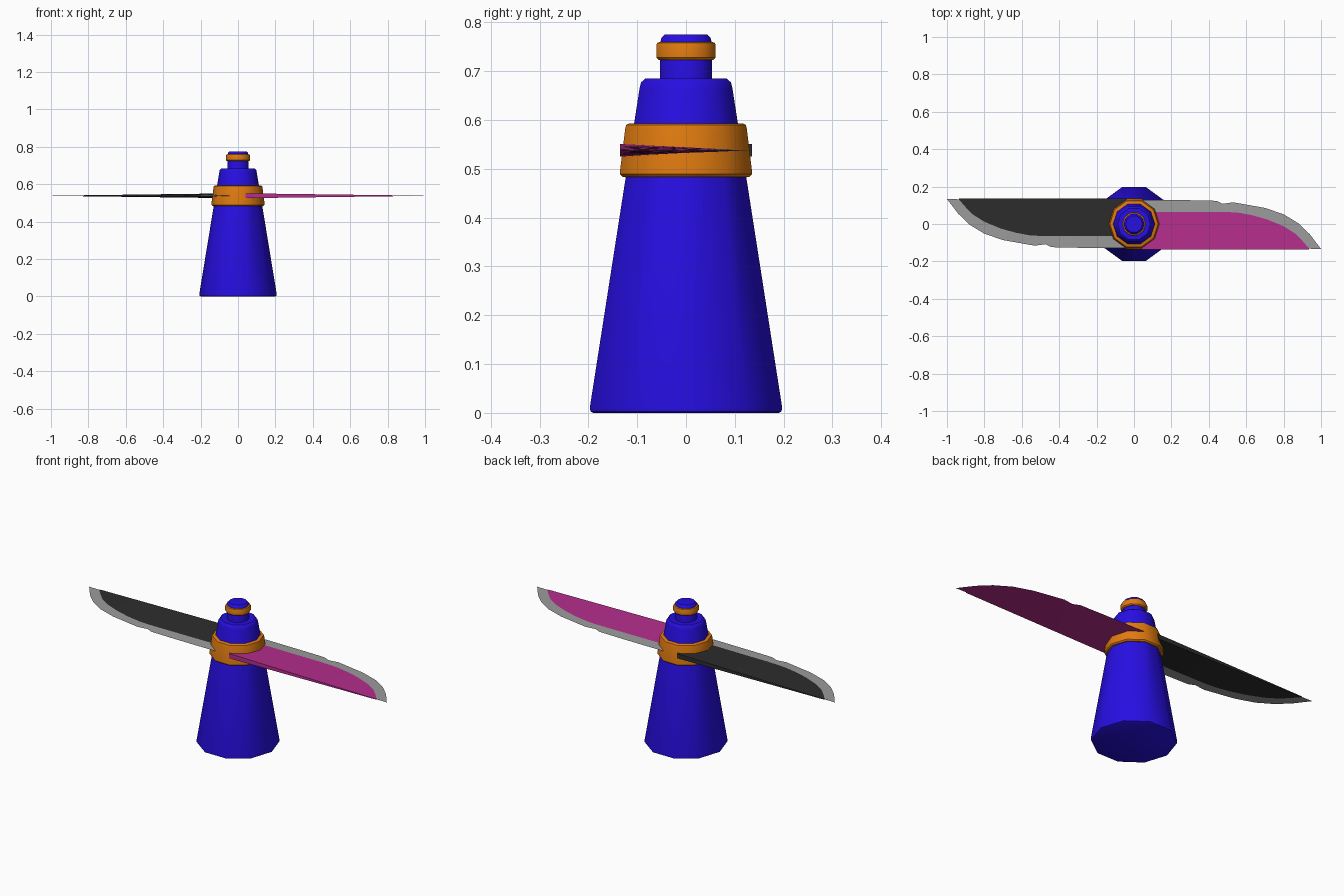
import bpy, bmesh, math

if "Cube" in bpy.data.objects:
    bpy.data.objects.remove(bpy.data.objects["Cube"])

SIDES = 10
Z_BLADE = 0.538


def material(name, rgb):
    m = bpy.data.materials.new(name)
    m.diffuse_color = (*rgb, 1.0)
    m.use_nodes = True
    m.node_tree.nodes["Principled BSDF"].inputs["Base Color"].default_value = m.diffuse_color
    return m


blue = material("blue", (0.02, 0.0044, 0.76))
orange = material("orange", (0.74, 0.195, 0.005))
pink = material("pink", (0.46, 0.027, 0.265))
charcoal = material("charcoal", (0.026, 0.026, 0.026))
grey = material("grey", (0.33, 0.33, 0.33))


def finish(name, bm, mats, angle):
    bmesh.ops.recalc_face_normals(bm, faces=bm.faces)
    mesh = bpy.data.meshes.new(name)
    bm.to_mesh(mesh)
    bm.free()
    for m in mats:
        mesh.materials.append(m)
    ob = bpy.data.objects.new(name, mesh)
    bpy.context.collection.objects.link(ob)
    bpy.ops.object.select_all(action='DESELECT')
    ob.select_set(True)
    bpy.context.view_layer.objects.active = ob
    bpy.ops.object.shade_smooth_by_angle(angle=math.radians(angle))
    return ob


def turned(name, profile, mat):
    """Ten-sided solid from (radius, height) points, capped at both ends."""
    bm = bmesh.new()
    rings = [[bm.verts.new((r * math.cos(math.tau * i / SIDES),
                            r * math.sin(math.tau * i / SIDES), z))
              for i in range(SIDES)] for r, z in profile]
    for a, b in zip(rings, rings[1:]):
        for i in range(SIDES):
            j = (i + 1) % SIDES
            bm.faces.new((a[i], a[j], b[j], b[i]))
    bm.faces.new(rings[0][::-1])
    bm.faces.new(rings[-1])
    return finish(name, bm, [mat], 40)


# Tapered body, neck and the two bands
turned("body", [(0.200, 0.0), (0.206, 0.003), (0.207, 0.012), (0.100, 0.665),
                (0.097, 0.677), (0.088, 0.685)], blue)
turned("neck", [(0.056, 0.66), (0.056, 0.758), (0.053, 0.768), (0.046, 0.775)], blue)
turned("collar", [(0.136, 0.483), (0.142, 0.489), (0.142, 0.497),
                  (0.131, 0.582), (0.129, 0.590), (0.123, 0.593)], orange)
turned("neck_band", [(0.059, 0.723), (0.064, 0.728), (0.064, 0.753),
                     (0.062, 0.758), (0.057, 0.760)], orange)

# Blade outline: matching stations along the spine, the grind line and the edge
SPINE = [0.04, 0.30, 0.45, 0.50, 0.55, 0.62, 0.70, 0.78, 0.85, 0.90, 0.935]
GRIND = [(0.04, 0.065), (0.30, 0.065), (0.45, 0.065), (0.50, 0.064), (0.56, 0.060),
         (0.63, 0.047), (0.71, 0.025), (0.80, -0.012), (0.86, -0.050),
         (0.90, -0.090), (0.937, -0.132)]
EDGE = [(0.04, 0.128), (0.30, 0.127), (0.44, 0.124), (0.475, 0.108), (0.53, 0.116),
        (0.61, 0.102), (0.70, 0.086), (0.80, 0.052), (0.88, 0.003),
        (0.94, -0.055), (1.0, -0.134)]


def blade(name, main, turn, grey_below):
    """Wedge, thick at the spine and root, thin at the curved edge and tip."""
    bm = bmesh.new()
    s = -1 if turn else 1
    sections = []
    for x, (gx, gy), (ex, ey) in zip(SPINE, GRIND, EDGE):
        t = 0.0125 * (1.0 - x) / 0.96 + 0.0004
        g = 0.25 * t
        pts = [(x, -0.135, t), (gx, gy, g), (ex, ey, 0.0),
               (gx, gy, -g), (x, -0.135, -t)]
        sections.append([bm.verts.new((s * px, s * py, Z_BLADE + pz))
                         for px, py, pz in pts])
    for a, b in zip(sections, sections[1:]):
        for i in range(5):
            j = (i + 1) % 5
            f = bm.faces.new((a[i], a[j], b[j], b[i]))
            # strips beside the thin edge are bare metal
            if i == 1 or (i == 2 and grey_below):
                f.material_index = 1
    bm.faces.new(sections[0])
    f = bm.faces.new(sections[-1])
    f.material_index = 1
    return finish(name, bm, [main, grey], 20)


blade("right_blade", pink, False, False)
blade("left_blade", charcoal, True, True)
